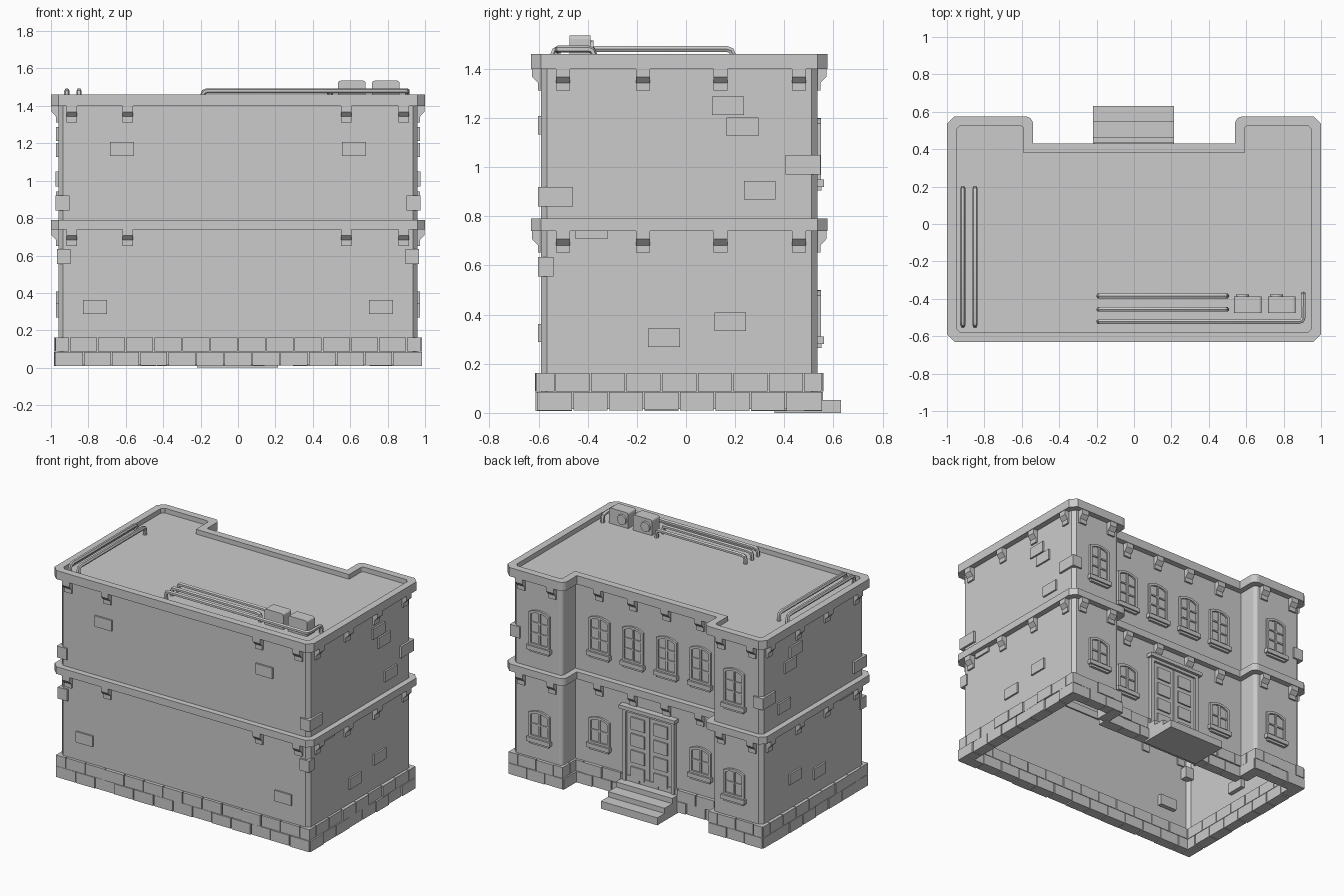
import bpy, bmesh, math, random
from mathutils import Matrix, Vector

if "Cube" in bpy.data.objects:
    bpy.data.objects.remove(bpy.data.objects["Cube"])
random.seed(4)

def finish(name, bm, normals=True):
    if normals:
        bmesh.ops.recalc_face_normals(bm, faces=bm.faces)
    me = bpy.data.meshes.new(name)
    bm.to_mesh(me)
    bm.free()
    ob = bpy.data.objects.new(name, me)
    bpy.context.collection.objects.link(ob)
    return ob

def add_box(bm, x0, x1, y0, y1, z0, z1, mat=Matrix()):
    m = mat @ Matrix.Translation(((x0+x1)/2, (y0+y1)/2, (z0+z1)/2)) @ Matrix.Diagonal((x1-x0, y1-y0, z1-z0, 1))
    return bmesh.ops.create_cube(bm, size=1, matrix=m)['verts']

# wall plan offset outward by d, convex corners cut by c
def plan(d, c):
    X, F, B, R, r = .96+d, -.59-d, .535+d, .39+d, .58-d
    pts = [(-X, F), (X, F), (X, B), (r, B), (r, R), (-r, R), (-r, B), (-X, B)]
    out = []
    for i, p in enumerate(pts):
        p = Vector(p)
        if i in (4, 5):
            out.append(p)
            continue
        a = p + (Vector(pts[i-1])-p).normalized()*c
        b = p + (Vector(pts[(i+1) % 8])-p).normalized()*c
        if i in (3, 6):      # rounded inner tower corners
            o = a + b - p
            for k in range(5):
                t = k/4*math.pi/2
                out.append(o + (a-o)*math.cos(t) + (b-o)*math.sin(t))
        else:
            out += [a, b]
    return out

def loft(name, sections, closed=False, cap=False):
    bm = bmesh.new()
    rings = [[bm.verts.new((p.x, p.y, z)) for p in plan(d, c)] for d, z, c in sections]
    n = len(rings[0])
    pairs = list(zip(rings, rings[1:])) + ([(rings[-1], rings[0])] if closed else [])
    for a, b in pairs:
        for i in range(n):
            j = (i+1) % n
            bm.faces.new((a[i], a[j], b[j], b[i]))
    if cap:
        bm.faces.new(rings[-1])
    return finish(name, bm, False)

# wall shell (open below), storey band, roof with parapet
loft('walls', [(0, .015, .025), (0, 1.41, .025)])
loft('storey_band', [(-.01, .74, .02), (.04, .74, .04), (.04, .79, .04), (-.01, .79, .02)], closed=True)
loft('roof_parapet', [(-.02, 1.40, .02), (.04, 1.40, .04), (.04, 1.46, .04),
                      (-.01, 1.46, .02), (-.01, 1.427, .02)], cap=True)

# local frame on a wall: X along wall, Y outward, Z up
def on_wall(side, u, z=0):
    ang, pos = {'front': (math.pi, (u, -.59, z)), 'right': (-math.pi/2, (.96, u, z)),
                'left': (math.pi/2, (-.96, u, z)), 'tower': (0, (u, .535, z)),
                'recess': (0, (u, .39, z))}[side]
    return Matrix.Translation(pos) @ Matrix.Rotation(ang, 4, 'Z')

# plinth: two courses of bricks along every wall run
bm = bmesh.new()
corners = [(-.96, -.59), (.96, -.59), (.96, .535), (.58, .535), (.58, .39), (-.58, .39), (-.58, .535), (-.96, .535)]
for i, p in enumerate(corners):
    a, b = Vector(p), Vector(corners[(i+1) % 8])
    L, t = (b-a).length, (b-a).normalized()
    m = Matrix.Translation((a.x, a.y, 0)) @ Matrix.Rotation(math.atan2(t.y, t.x), 4, 'Z')
    s0 = 0 if i in (4, 5) else -.016
    s1 = L if i in (3, 4) else L+.016
    n = max(1, round((s1-s0)/.145))
    w = (s1-s0)/n
    for row in range(2):
        cuts = [s0+w*k for k in range(n+1)] if row == 0 else [s0]+[s0+w*(k+.5) for k in range(n)]+[s1]
        for u, v in zip(cuts, cuts[1:]):
            o = .018 + random.uniform(-.003, .006)
            g = .003
            j = random.uniform(-.002, .002)
            add_box(bm, u+(g if u > s0 else 0), v-(g if v < s1 else 0), -o, .055,
                    .01+row*.077+j*(1-row), .084+row*.079, m)
finish('plinth_bricks', bm)

# loose bricks standing proud of the walls
bm = bmesh.new()
def brick(side, u, z, w=.13, h=.075):
    add_box(bm, -w/2, w/2, -.03, .012, -h/2, h/2, on_wall(side, u, z))
for s in (-1, 1):
    brick('front', s*.62, 1.17)
    brick('front', s*.765, .325)
    add_box(bm, min(s*.895, s*.968), max(s*.895, s*.968), -.602, -.54, .555, .635)
    side = 'right' if s > 0 else 'left'
    for u, z in [(.17, 1.25), (.23, 1.165), (.30, .905), (.18, .37), (-.09, .305), (-.385, .745)]:
        brick(side, u, z)
    for y0, y1, z in [(.405, .547, 1.01), (-.602, -.46, .88)]:
        add_box(bm, min(s*.9, s*.975), max(s*.9, s*.975), y0, y1, z-.04, z+.04)
finish('accent_bricks', bm)

# brackets under both cornices
bm = bmesh.new()
prof = [(-.01, -.09), (.012, -.09), (.012, -.06), (.036, -.035), (.036, 0), (-.01, 0)]
def bracket(m, w=.028):
    a = [bm.verts.new(m @ Vector((-w, y, z))) for y, z in prof]
    b = [bm.verts.new(m @ Vector((w, y, z))) for y, z in prof]
    bm.faces.new(a)
    bm.faces.new(b[::-1])
    for i in range(6):
        j = (i+1) % 6
        bm.faces.new((a[i], b[i], b[j], a[j]))
spots = [('front', u) for u in (-.89, -.59, .58, .885)]
spots += [(s, u) for s in ('left', 'right') for u in (-.5, -.175, .14, .46)]
spots += [('tower', u) for u in (-.89, -.65, .65, .89)]
spots += [('recess', u) for u in (-.39, -.13, .13, .39)]
for side, u in spots:
    for z in (.742, 1.402):
        bracket(on_wall(side, u, z))
finish('cornice_brackets', bm)

# segmental-arched windows with frame, bars, pane and sill
def arch(w, z0, z1, rise, y):
    pts = [(-w, z0), (w, z0)]
    for k in range(7):
        t = 1-k/3
        pts.append((w*t, z1-rise*t*t))
    return [Vector((x, y, z)) for x, z in pts]

def window(name, side, u, z0, z1, rows):
    m = on_wall(side, u)
    bm = bmesh.new()
    loops = [arch(.08, z0, z1, .022, -.01), arch(.08, z0, z1, .022, .014),
             arch(.064, z0+.014, z1-.016, .018, .014), arch(.064, z0+.014, z1-.016, .018, .002)]
    rings = [[bm.verts.new(m @ v) for v in l] for l in loops]
    n = len(rings[0])
    for a, b in zip(rings, rings[1:]):
        for i in range(n):
            j = (i+1) % n
            bm.faces.new((a[i], a[j], b[j], b[i]))
    bm.faces.new(rings[-1])
    add_box(bm, -.007, .007, 0, .011, z0+.01, z1-.012, m)
    for k in range(1, rows):
        z = z0+.014+(z1-z0-.035)*k/rows
        add_box(bm, -.066, .066, 0, .009, z-.005, z+.005, m)
    add_box(bm, -.09, .09, -.01, .027, z0-.03, z0, m)
    add_box(bm, -.075, .075, -.01, .016, z0-.045, z0-.03, m)
    finish(name, bm)

for u in (-.75, .75):
    window('tower_window_upper', 'tower', u, .95, 1.2, 3)
    window('tower_window_lower', 'tower', u, .31, .5, 2)
for u in (-.39, -.13, .13, .39):
    window('recess_window_upper', 'recess', u, .95, 1.2, 3)
for u in (-.39, .39):
    window('recess_window_lower', 'recess', u, .31, .5, 2)

# double door with panels, frame and hood
m = on_wall('recess', 0)
bm = bmesh.new()
for s in (-1, 1):
    add_box(bm, *sorted((s*.175, s*.2)), -.01, .025, .1, .62, m)
    add_box(bm, *sorted((s*.003, s*.175)), -.01, .01, .1, .61, m)
    for k in range(4):
        z = .145+k*.115
        add_box(bm, *sorted((s*.035, s*.14)), 0, .02, z, z+.085, m)
add_box(bm, -.2, .2, -.01, .025, .605, .625, m)
add_box(bm, -.215, .215, -.01, .045, .625, .65, m)
finish('double_door', bm)

# entrance steps
bm = bmesh.new()
for k, y in enumerate((.63, .55, .465)):
    add_box(bm, -.22, .215, .36, y, .04*k, .052+.036*k)
finish('entrance_steps', bm)

# roof cooling units with round fans
for x, fx in ((.535, .575), (.717, .757)):
    bm = bmesh.new()
    add_box(bm, x, x+.147, -.475, -.388, 1.42, 1.535)
    top = [e for e in bm.edges if all(v.co.z > 1.5 for v in e.verts) and abs(e.verts[0].co.x-e.verts[1].co.x) < .01]
    bmesh.ops.bevel(bm, geom=top, offset=.014, segments=3, affect='EDGES', profile=.5)
    bmesh.ops.create_cone(bm, cap_ends=True, segments=16, radius1=.036, radius2=.034, depth=.02,
                          matrix=Matrix.Translation((fx+.005, -.386, 1.48)) @ Matrix.Rotation(-math.pi/2, 4, 'X'))
    finish('cooling_unit', bm)

# roof pipes, ends dipping into the roof
def pipe(name, pts):
    cu = bpy.data.curves.new(name, 'CURVE')
    cu.dimensions = '3D'
    cu.bevel_depth, cu.bevel_resolution, cu.use_fill_caps = .014, 1, True
    P = [Vector((x, y, 1.48)) for x, y in pts]
    P = [P[0]-Vector((0, 0, .06))] + P + [P[-1]-Vector((0, 0, .06))]
    path = [P[0]]
    for a, b, c in zip(P, P[1:], P[2:]):
        path += [b+(a-b).normalized()*.022, b+((a-b).normalized()+(c-b).normalized())*.006,
                 b+(c-b).normalized()*.022]
    path.append(P[-1])
    sp = cu.splines.new('POLY')
    sp.points.add(len(path)-1)
    for q, v in zip(sp.points, path):
        q.co = (*v, 1)
    ob = bpy.data.objects.new(name, cu)
    bpy.context.collection.objects.link(ob)
    bpy.ops.object.select_all(action='DESELECT')
    ob.select_set(True)
    bpy.context.view_layer.objects.active = ob
    bpy.ops.object.convert(target='MESH')
    bpy.ops.object.shade_smooth_by_angle()

for x in (-.915, -.85):
    pipe('side_pipe', [(x, -.54), (x, .19)])
for y in (-.385, -.457):
    pipe('front_pipe', [(-.188, y), (.495, y)])
pipe('bent_pipe', [(-.188, -.522), (.905, -.522), (.905, -.375)])
